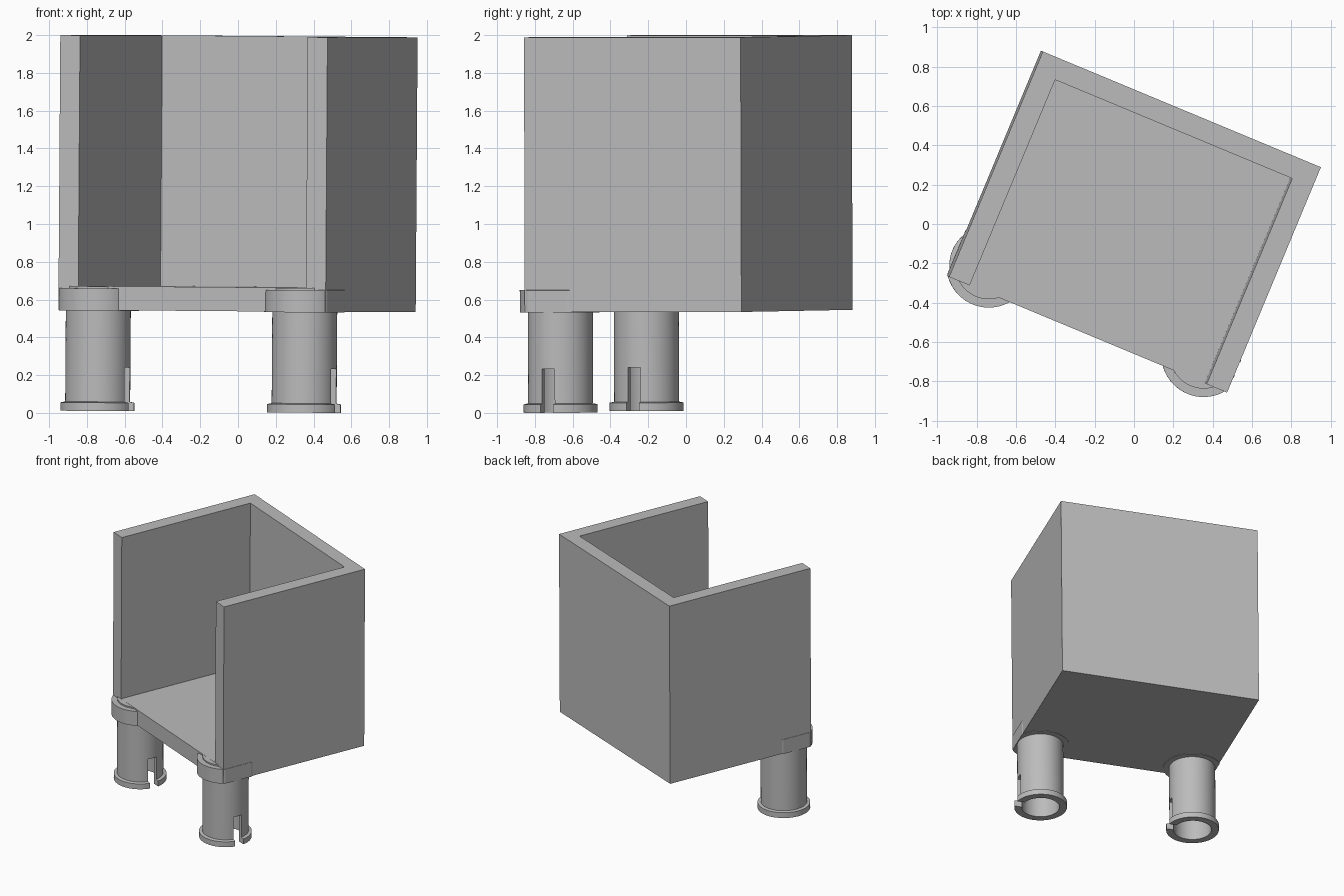
import bpy, bmesh, math
from mathutils import Matrix, Vector

if "Cube" in bpy.data.objects:
    bpy.data.objects.remove(bpy.data.objects["Cube"], do_unlink=True)

GREY = (0.5, 0.5, 0.5, 1)
mat = bpy.data.materials.new("plain_grey")
mat.use_nodes = True
mat.diffuse_color = GREY
mat.node_tree.nodes["Principled BSDF"].inputs["Base Color"].default_value = GREY

# The whole model is turned about z and leans very slightly
MID = Vector((0, 0, 1.27))
PLACE = (Matrix.Translation(MID + Vector((0, 0.012, 0)))
         @ Matrix.Rotation(math.radians(-22.6), 4, 'Z')
         @ Matrix.Rotation(math.radians(0.43), 4, 'Y')
         @ Matrix.Translation(-MID))

HALF_W, HALF_D = 0.766, 0.621
WALL, BACK = 0.113, 0.109
BASE, FLOOR, TOP = 0.54, 0.667, 1.994
PIN_X, PIN_Y = 0.592, -0.489


def finish(name, bm):
    bmesh.ops.recalc_face_normals(bm, faces=bm.faces)
    mesh = bpy.data.meshes.new(name)
    bm.to_mesh(mesh)
    bm.free()
    mesh.transform(PLACE)
    mesh.materials.append(mat)
    obj = bpy.data.objects.new(name, mesh)
    bpy.context.collection.objects.link(obj)
    return obj


def activate(obj):
    bpy.ops.object.select_all(action='DESELECT')
    obj.select_set(True)
    bpy.context.view_layer.objects.active = obj


def smooth(obj):
    activate(obj)
    bpy.ops.object.shade_smooth_by_angle(angle=math.radians(30))


def prism(name, outline, z0, z1):
    bm = bmesh.new()
    face = bm.faces.new([bm.verts.new((x, y, z0)) for x, y in outline])
    up = bmesh.ops.extrude_face_region(bm, geom=[face])["geom"]
    verts = [v for v in up if isinstance(v, bmesh.types.BMVert)]
    bmesh.ops.translate(bm, verts=verts, vec=(0, 0, z1 - z0))
    return finish(name, bm)


def clipped_disc(cx, radius, limit, steps=96):
    # Circle trimmed flush with the outer side of a wall
    pts = []
    for i in range(steps):
        a = math.tau * i / steps
        x = cx + radius * math.cos(a)
        pts.append((max(-limit, min(limit, x)), PIN_Y + radius * math.sin(a)))
    return pts


def lathe(name, profile, cx, steps=64):
    bm = bmesh.new()
    rings = []
    for r, z in profile:
        rings.append([bm.verts.new((cx + r * math.cos(math.tau * i / steps),
                                    PIN_Y + r * math.sin(math.tau * i / steps), z))
                      for i in range(steps)])
    for a, b in zip(rings, rings[1:]):
        for i in range(steps):
            j = (i + 1) % steps
            bm.faces.new((a[i], a[j], b[j], b[i]))
    bm.faces.new(rings[0])
    bm.faces.new(rings[-1])
    return finish(name, bm)


# Three walls, open at the front
ix, iy = HALF_W - WALL, HALF_D - BACK
prism("walls", [(-HALF_W, -HALF_D), (-HALF_W, HALF_D), (HALF_W, HALF_D),
                (HALF_W, -HALF_D), (ix, -HALF_D), (ix, iy), (-ix, iy), (-ix, -HALF_D)],
      BASE, TOP)

# Floor between the walls
prism("floor", [(-ix, -HALF_D), (ix, -HALF_D), (ix, iy), (-ix, iy)], BASE, FLOOR)

# Hollow pin with a foot flange, revolved from the closed inner end outwards
PIN = [(0.14, 0.5), (0.14, 0.006), (0.196, 0.006), (0.196, 0.05),
       (0.172, 0.055), (0.172, 0.56)]

for side, sx in (("left", 1), ("right", -1)):
    cx = sx * PIN_X
    # Collar round the pin, and the boss inside it level with the floor
    smooth(prism(side + "_collar", clipped_disc(cx, 0.215, HALF_W + 0.003),
                 BASE - 0.003, FLOOR - 0.012))
    smooth(prism(side + "_boss", clipped_disc(cx, 0.172, HALF_W - 0.002),
                 BASE + 0.01, FLOOR - 0.001))
    pin = lathe(side + "_pin", PIN, cx)

    # Slot cut up from the foot on the outer left side
    cutter = prism("slot_cutter", [(cx + 0.06, PIN_Y - 0.036), (cx + 0.3, PIN_Y - 0.036),
                                   (cx + 0.3, PIN_Y + 0.036), (cx + 0.06, PIN_Y + 0.036)],
                   -0.1, 0.238)
    cutter.hide_render = True
    cut = pin.modifiers.new("slot", 'BOOLEAN')
    cut.operation = 'DIFFERENCE'
    cut.solver = 'EXACT'
    cut.object = cutter
    activate(pin)
    bpy.ops.object.modifier_apply(modifier=cut.name)
    bpy.data.objects.remove(cutter, do_unlink=True)
    smooth(pin)
